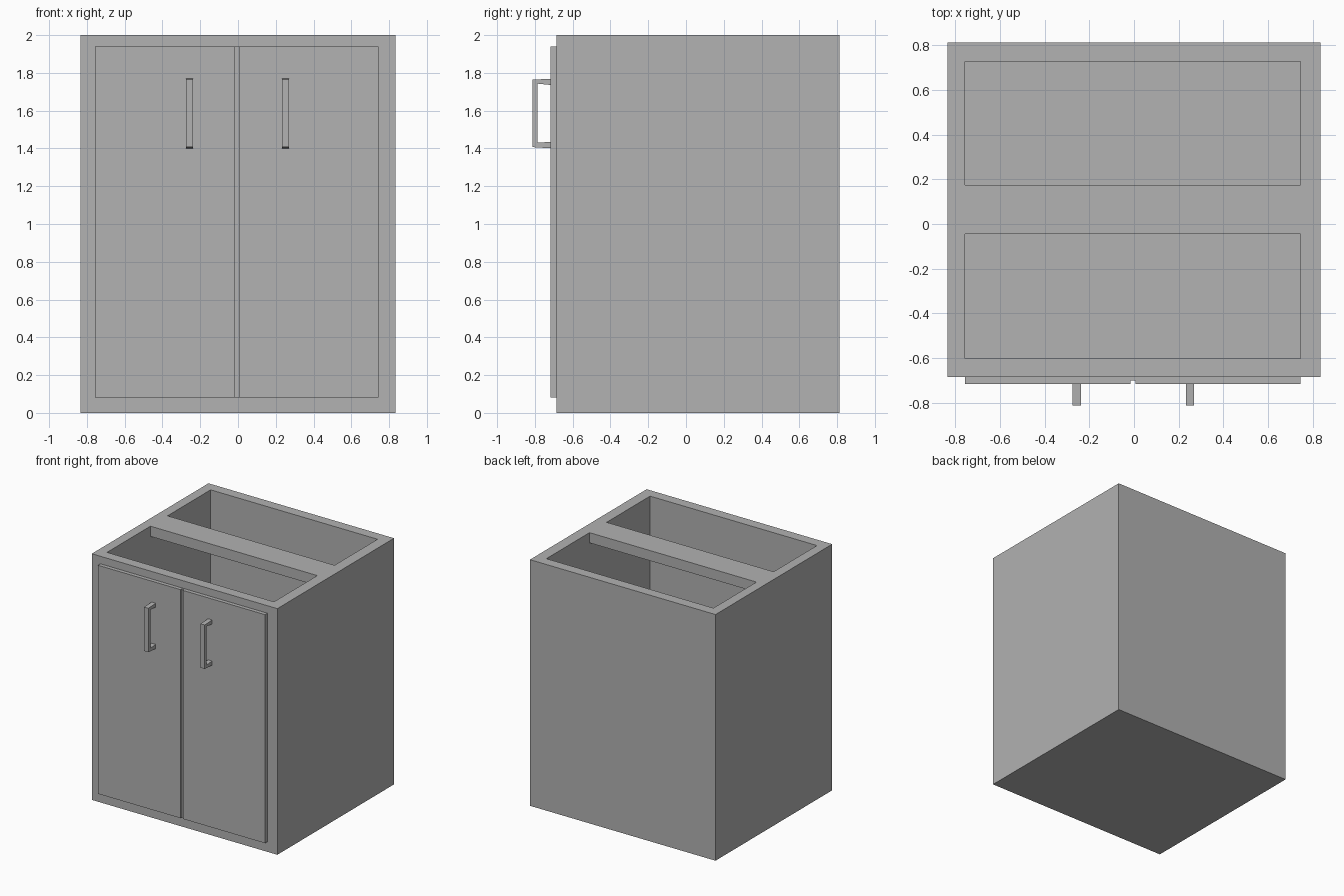
import bpy
import bmesh
from mathutils import Vector

if "Cube" in bpy.data.objects:
    bpy.data.objects.remove(bpy.data.objects["Cube"])

grey = bpy.data.materials.new("cabinet_grey")
grey.diffuse_color = (0.445, 0.445, 0.445, 1)
grey.use_nodes = True
grey.node_tree.nodes["Principled BSDF"].inputs["Base Color"].default_value = grey.diffuse_color


def prism(name, profile, axis, start, end):
    """Extrude a closed 2D profile along x (profile is y, z) or z (profile is x, y)."""
    bm = bmesh.new()
    if axis == "x":
        verts = [bm.verts.new((start, a, b)) for a, b in profile]
        step = Vector((end - start, 0, 0))
    else:
        verts = [bm.verts.new((a, b, start)) for a, b in profile]
        step = Vector((0, 0, end - start))
    face = bm.faces.new(verts)
    out = bmesh.ops.extrude_face_region(bm, geom=[face], use_keep_orig=True)
    moved = [v for v in out["geom"] if isinstance(v, bmesh.types.BMVert)]
    bmesh.ops.translate(bm, verts=moved, vec=step)
    bmesh.ops.recalc_face_normals(bm, faces=bm.faces)
    mesh = bpy.data.meshes.new(name)
    bm.to_mesh(mesh)
    bm.free()
    mesh.materials.append(grey)
    obj = bpy.data.objects.new(name, mesh)
    bpy.context.collection.objects.link(obj)
    return obj


# Carcass: solid block, hollowed so a rail is left across the open top
FRONT, BACK = -0.686, 0.812
carcass = prism("carcass", [(FRONT, 0), (BACK, 0), (BACK, 2), (FRONT, 2)],
                "x", -0.834, 0.834)
cavity = prism("cavity_cutter",
               [(-0.602, 0.082), (0.728, 0.082), (0.728, 2.1), (0.175, 2.1),
                (0.175, 1.917), (-0.045, 1.917), (-0.045, 2.1), (-0.602, 2.1)],
               "x", -0.756, 0.745)
cavity.hide_render = True
cavity.display_type = "WIRE"
cut = carcass.modifiers.new("hollow", "BOOLEAN")
cut.operation = "DIFFERENCE"
cut.solver = "EXACT"
cut.object = cavity

# Double door panel with a shallow groove between the leaves
DOOR = -0.717
prism("doors",
      [(-0.756, FRONT), (-0.756, DOOR), (-0.015, DOOR), (-0.015, -0.700),
       (0.006, -0.700), (0.006, DOOR), (0.745, DOOR), (0.745, FRONT)],
      "z", 0.082, 1.939)

# Handles: upright bar with two legs that widen slightly towards the door
for side, x in (("left", -0.256), ("right", 0.251)):
    prism(side + "_handle",
          [(DOOR, 1.769), (-0.812, 1.764), (-0.812, 1.407), (DOOR, 1.401),
           (DOOR, 1.435), (-0.787, 1.430), (-0.787, 1.743), (DOOR, 1.736)],
          "x", x - 0.0185, x + 0.0185)
